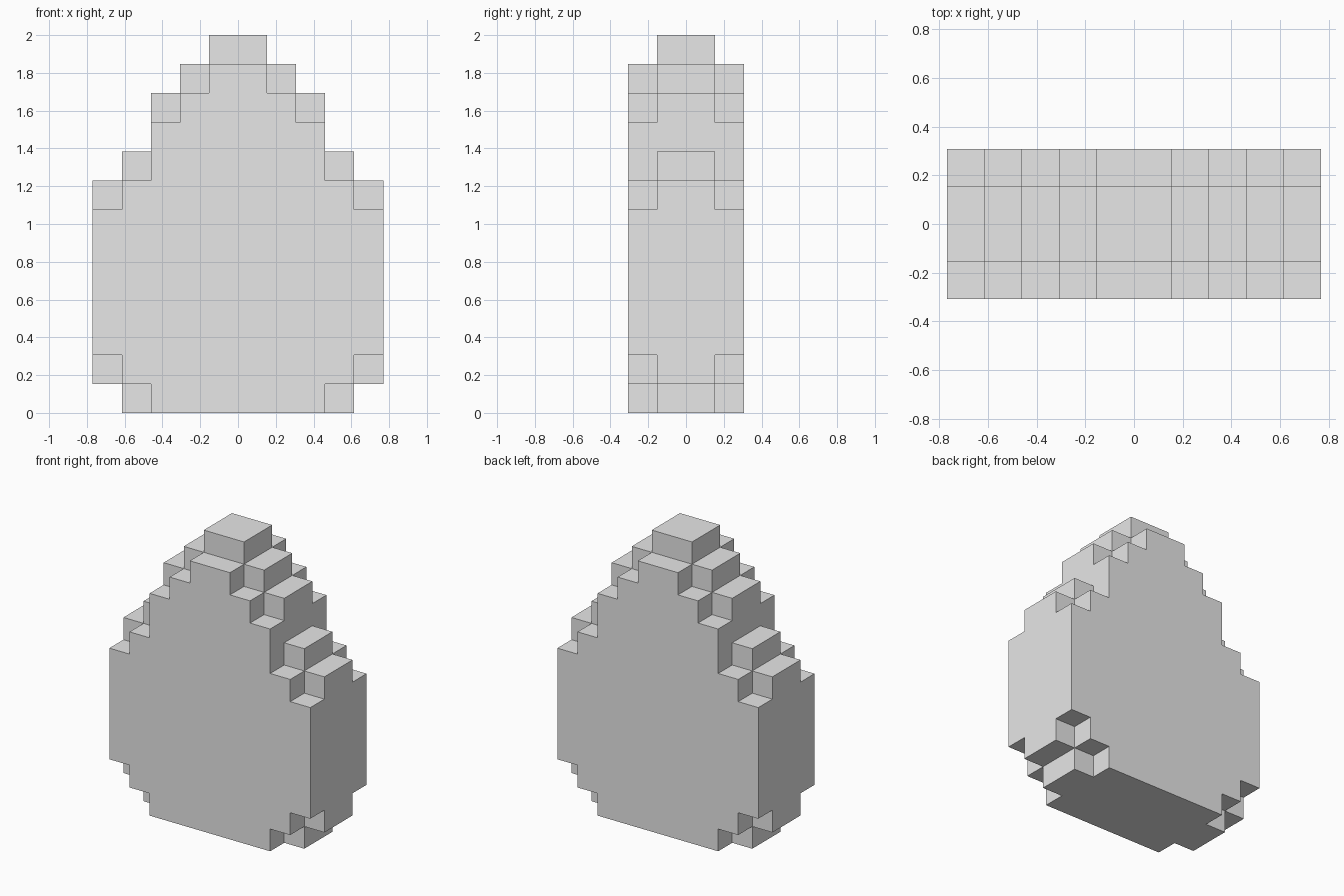
import bpy
import bmesh
from mathutils import Vector

cube = bpy.data.objects.get("Cube")
if cube:
    bpy.data.objects.remove(cube, do_unlink=True)

U = 2 / 13  # edge length of one block

# Half width in blocks of every row, from the ground up
CORE = [4] + [5] * 7 + [4, 3, 3, 2, 1]           # the two middle layers
SHELL = [3, 4] + [5] * 5 + [4, 3, 3, 2, 1, 0]    # the front and back layers
LAYERS = {-2: SHELL, -1: CORE, 0: CORE, 1: SHELL}

filled = {(x, y, z) for y, rows in LAYERS.items()
          for z, half in enumerate(rows) for x in range(-half, half)}


def add_side(bm, cell, axis, sign):
    """Add the outer square of a block that faces along one axis."""
    normal, a, b = Vector(), Vector(), Vector()
    normal[axis] = sign
    a[(axis + 1) % 3] = 0.5
    b[(axis + 2) % 3] = 0.5 * sign
    mid = Vector(cell) + Vector((0.5, 0.5, 0.5)) + normal / 2
    corners = (mid - a - b, mid + a - b, mid + a + b, mid - a + b)
    bm.faces.new([bm.verts.new(c * U) for c in corners])


# Stepped stone body: only the exposed block sides, merged into flat faces
bm = bmesh.new()
for cell in sorted(filled):
    for axis in range(3):
        for sign in (-1, 1):
            neighbour = list(cell)
            neighbour[axis] += sign
            if tuple(neighbour) not in filled:
                add_side(bm, cell, axis, sign)
bmesh.ops.remove_doubles(bm, verts=bm.verts, dist=U / 100)
bmesh.ops.dissolve_limit(bm, angle_limit=0.01, verts=bm.verts, edges=bm.edges)
mesh = bpy.data.meshes.new("stepped_body")
bm.to_mesh(mesh)
bm.free()
body = bpy.data.objects.new("stepped_body", mesh)
bpy.context.collection.objects.link(body)

# Plain light grey
grey = bpy.data.materials.new("light_grey")
grey.use_nodes = True
colour = (0.8, 0.8, 0.8, 1)
grey.diffuse_color = colour
grey.node_tree.nodes["Principled BSDF"].inputs["Base Color"].default_value = colour
mesh.materials.append(grey)
